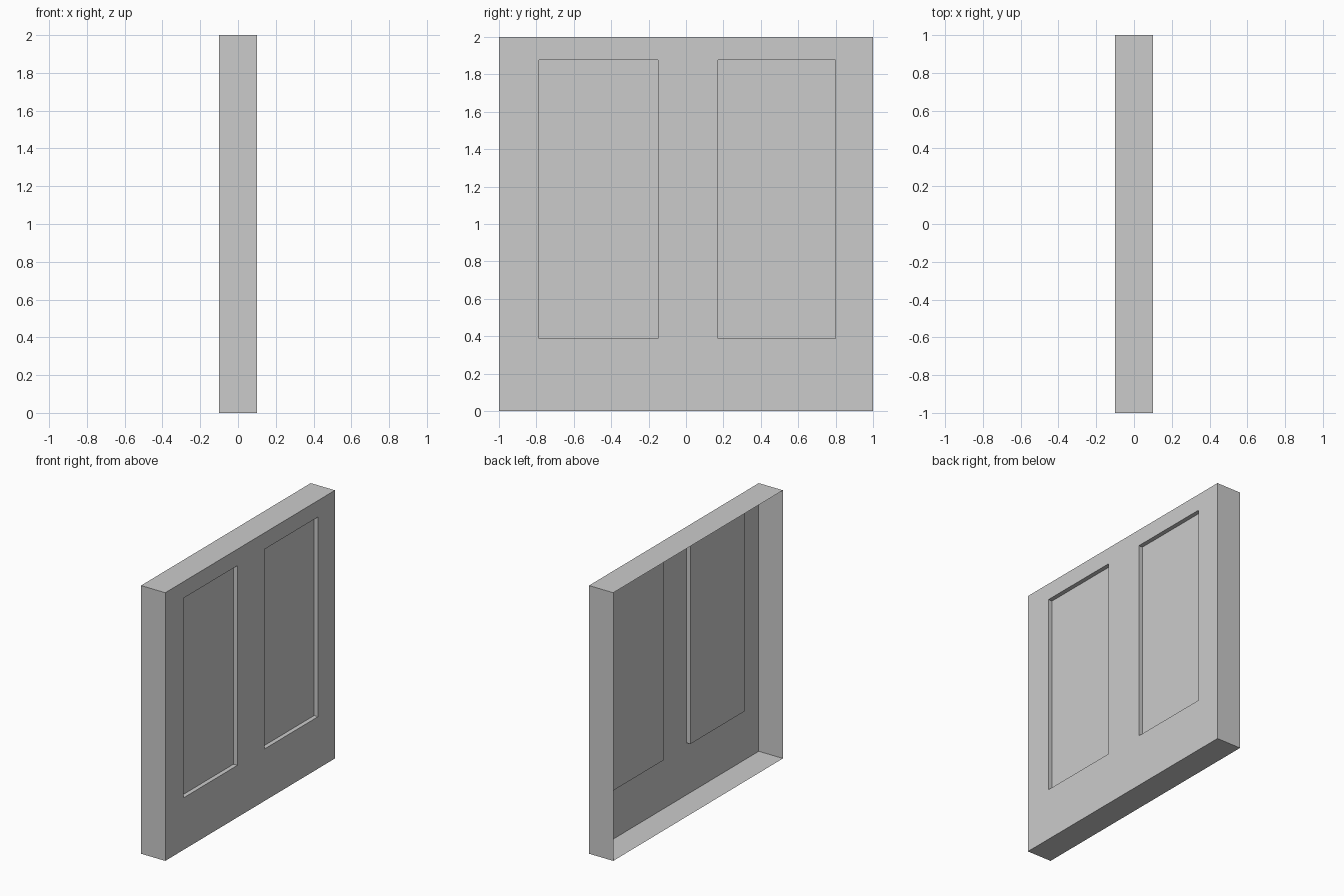
import bpy, bmesh
from mathutils import Vector

if "Cube" in bpy.data.objects:
    bpy.data.objects.remove(bpy.data.objects["Cube"])

FRONT, BACK = 0.1, -0.1
DEPTH = 0.032
YS = [-1, -0.785, -0.15, 0.17, 0.8, 1]
ZS = [0, 0.388, 1.877, 2]

bm = bmesh.new()

# Front sheet, divided along the panel borders
grid = [[bm.verts.new((FRONT, y, z)) for z in ZS] for y in YS]
panels = []
for i in range(len(YS) - 1):
    for j in range(len(ZS) - 1):
        f = bm.faces.new((grid[i][j], grid[i + 1][j], grid[i + 1][j + 1], grid[i][j + 1]))
        if i in (1, 3) and j == 1:
            panels.append(f)

# Shallow rim around the edge; the back stays open
rim = [e for e in bm.edges if e.is_boundary]
ext = bmesh.ops.extrude_edge_only(bm, edges=rim)["geom"]
bmesh.ops.translate(bm, vec=Vector((BACK - FRONT, 0, 0)),
                    verts=[g for g in ext if isinstance(g, bmesh.types.BMVert)])

# Two recessed panels
for p in panels:
    f = bmesh.ops.extrude_discrete_faces(bm, faces=[p])["faces"][0]
    bmesh.ops.translate(bm, vec=Vector((-DEPTH, 0, 0)), verts=f.verts)

# Merge the flat frame and rim strips, then orient outward
bmesh.ops.dissolve_limit(bm, angle_limit=0.01, verts=bm.verts, edges=bm.edges)
bmesh.ops.recalc_face_normals(bm, faces=bm.faces)
bm.normal_update()
if max(bm.faces, key=lambda f: f.calc_center_median().z).normal.z < 0:
    bmesh.ops.reverse_faces(bm, faces=bm.faces)

mesh = bpy.data.meshes.new("panelled_wall")
bm.to_mesh(mesh)
bm.free()
wall = bpy.data.objects.new("panelled_wall", mesh)
bpy.context.collection.objects.link(wall)
